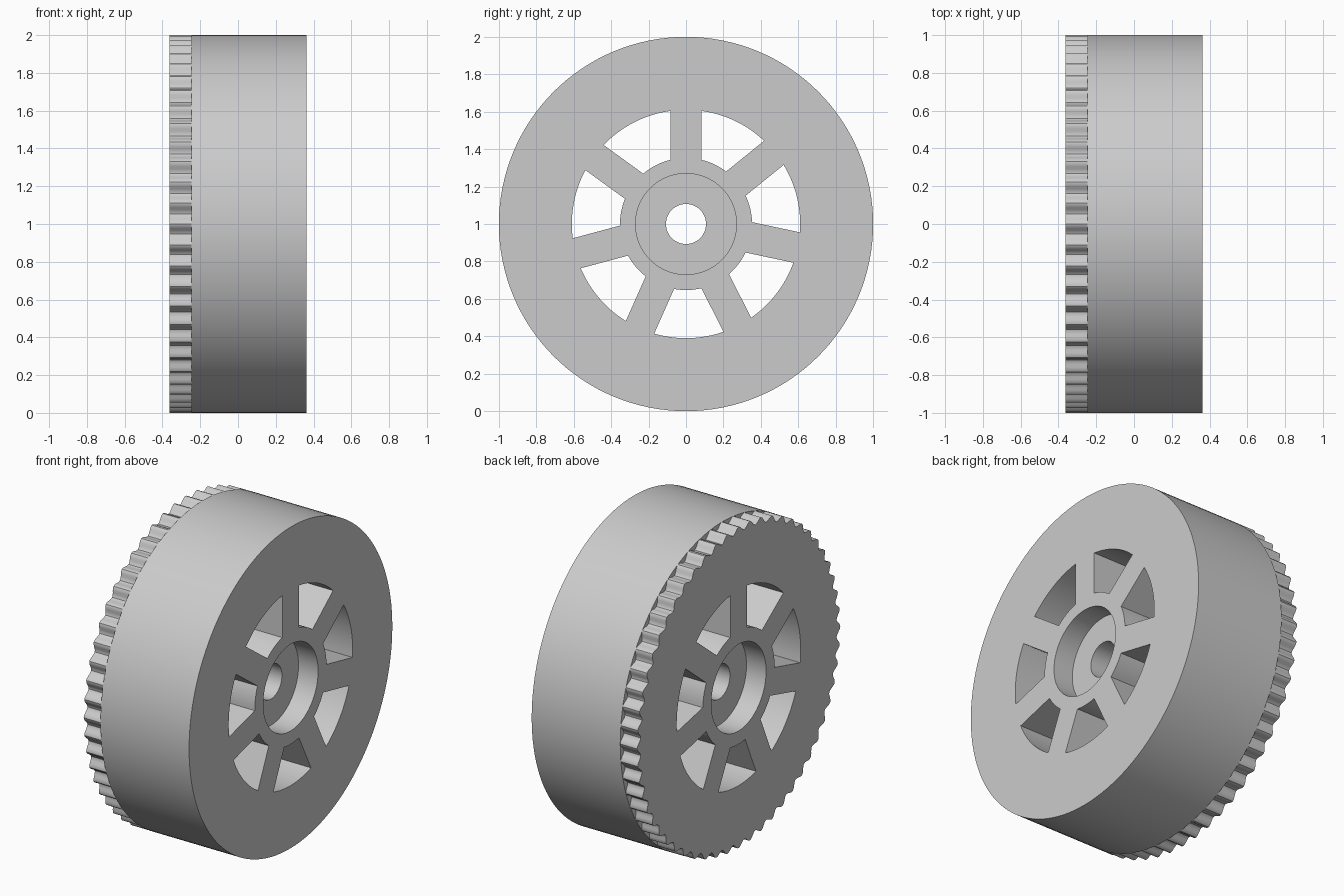
import bpy, bmesh
from math import sin, cos, pi, radians, asin, sqrt
from mathutils import Matrix

cube = bpy.data.objects.get("Cube")
if cube:
    bpy.data.objects.remove(cube)

HALF = 0.363          # half the wheel's width
STEP = -0.247         # where the toothed band meets the tread
TEETH = 56
SPOKE_HALF = 0.083
HUB_R, RIM_R = 0.353, 0.61
POCKET_R, AXLE_R = 0.27, 0.107

grey = bpy.data.materials.new("plastic grey")
grey.use_nodes = True
colour = (0.6, 0.6, 0.6, 1)
grey.diffuse_color = colour
grey.node_tree.nodes["Principled BSDF"].inputs["Base Color"].default_value = colour


def arc(r, a0, a1, n):
    return [(r * cos(a0 + (a1 - a0) * i / n), r * sin(a0 + (a1 - a0) * i / n))
            for i in range(n + 1)]


def circle(r, n):
    return arc(r, 0, 2 * pi, n)[:-1]


def window(a0, a1):
    """Opening between two spokes whose centre lines lie at a0 < a1."""
    outer, inner = asin(SPOKE_HALF / RIM_R), asin(SPOKE_HALF / HUB_R)
    return (arc(RIM_R, a0 + outer, a1 - outer, 12)
            + arc(HUB_R, a1 - inner, a0 + inner, 6))


def gear(r, teeth, depth):
    """Rounded teeth separated by rounded grooves."""
    n = teeth * 10
    points = []
    for i in range(n):
        a = 2 * pi * i / n
        wave = 0.5 + 0.5 * cos(a * teeth)
        rad = r - depth * (1 - wave)
        points.append((rad * cos(a), rad * sin(a)))
    return points


def slab(name, loops, x0, x1):
    """Extrude a filled outline with holes along the x axis."""
    curve = bpy.data.curves.new(name, "CURVE")
    curve.dimensions = "2D"
    curve.fill_mode = "BOTH"
    curve.extrude = (x1 - x0) / 2
    for loop in loops:
        spline = curve.splines.new("POLY")
        spline.points.add(len(loop) - 1)
        for point, (u, v) in zip(spline.points, loop):
            point.co = (u, v, 0, 1)
        spline.use_cyclic_u = True
    helper = bpy.data.objects.new(name + " outline", curve)
    bpy.context.collection.objects.link(helper)
    deps = bpy.context.evaluated_depsgraph_get()
    mesh = bpy.data.meshes.new_from_object(helper.evaluated_get(deps))
    bpy.data.objects.remove(helper)

    # Outline plane becomes y-z, thickness becomes x
    turn = Matrix(((0, 0, 1, 0), (1, 0, 0, 0), (0, 1, 0, 0), (0, 0, 0, 1)))
    mesh.transform(Matrix.Translation(((x0 + x1) / 2, 0, 1)) @ turn)
    bm = bmesh.new()
    bm.from_mesh(mesh)
    bmesh.ops.remove_doubles(bm, verts=bm.verts, dist=0.0001)
    bmesh.ops.recalc_face_normals(bm, faces=bm.faces)
    bm.to_mesh(mesh)
    bm.free()
    mesh.shade_smooth()
    mesh.set_sharp_from_angle(angle=radians(30))
    mesh.materials.clear()
    mesh.materials.append(grey)
    obj = bpy.data.objects.new(name, mesh)
    bpy.context.collection.objects.link(obj)
    return obj


# Spokes step by 51 degrees, leaving one slightly wider gap
spokes = [radians(90 - 51 * k) for k in range(7)] + [radians(-270)]
holes = [window(b, a) for a, b in zip(spokes, spokes[1:])]
holes.append(circle(POCKET_R, 64))

slab("wheel_body", [circle(1, 128)] + holes, STEP, HALF)
slab("toothed_band", [gear(1, TEETH, 0.035)] + holes, -HALF, STEP)

# Web between the two bearing pockets
slab("bearing_web", [circle(POCKET_R + 0.01, 64), circle(AXLE_R, 48)], -0.228, 0.228)
